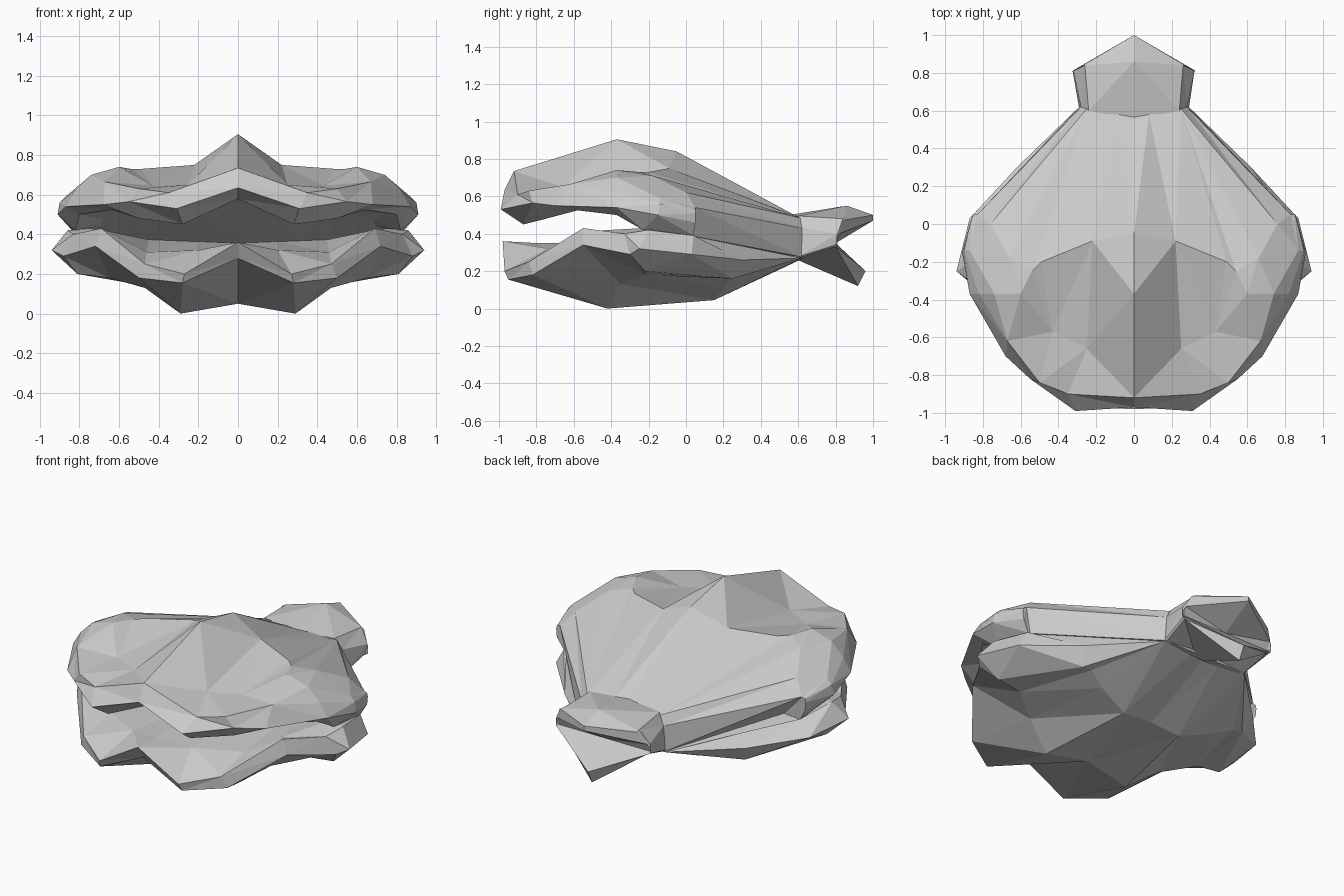
import bpy, bmesh


def loft(name, half):
    """Closed low-poly solid lofted through half-sections, mirrored across x = 0."""
    cols = [[(-x, y, z) for x, y, z in c] for c in half[:0:-1]] + half
    bm = bmesh.new()
    rows = [[bm.verts.new(p) for p in c] for c in cols]
    n = len(rows[0])
    for a, b in zip(rows, rows[1:]):
        for i in range(n):
            j = (i + 1) % n
            bm.faces.new((a[i], a[j], b[j], b[i]))
    bm.faces.new(rows[0])
    bm.faces.new(rows[-1])
    bmesh.ops.triangulate(bm, faces=bm.faces[:])
    bmesh.ops.remove_doubles(bm, verts=bm.verts[:], dist=0.001)
    bmesh.ops.recalc_face_normals(bm, faces=bm.faces[:])
    me = bpy.data.meshes.new(name)
    bm.to_mesh(me)
    bm.free()
    ob = bpy.data.objects.new(name, me)
    bpy.context.collection.objects.link(ob)
    return ob


def throat(x):
    """Line deep in the mouth where the two valves meet."""
    return (x, 0.04, 0.355 + 0.04 * x)


# upper valve ribs: hinge, crown, crown, brow, rim, inner lip
top_hinge = (.25, .61, .485)
upper = [
    [(0, .57, .5), (0, -.05, .84), (0, -.37, .905), (0, -.92, .735), (0, -.97, .635), (0, -.87, .58)],
    [(.08, .58, .5), (.22, -.09, .75), (.25, -.66, .65), (.35, -.9, .61), (.31, -.99, .53), (.28, -.87, .45)],
    [top_hinge, (.49, -.2, .73), (.43, -.57, .645), (.5, -.84, .63), (.55, -.82, .565), (.5, -.75, .48)],
    [top_hinge, (.54, -.25, .73), (.6, -.37, .74), (.67, -.62, .665), (.68, -.7, .55), (.64, -.58, .525)],
    [top_hinge, (.66, -.18, .71), (.74, -.37, .7), (.82, -.37, .62), (.87, -.37, .54), (.8, -.37, .5)],
    [top_hinge, (.76, .0, .62), (.87, -.14, .59), (.9, -.14, .56), (.91, -.15, .5), (.82, -.23, .42)],
    [(.28, .62, .43), (.83, .05, .54), (.85, .05, .53), (.855, .05, .51), (.85, .05, .46), (.81, .04, .39)],
]
for c in upper:
    x, y, z = c[5]
    ceiling = (x * .85, y * .65, .39 + .18 * min(1, max(0, -y / .8)))
    c += [ceiling, throat(x * 0.98), (min(.29, c[0][0] * 1.16), .62, .275)]
loft("upper_valve", upper)

# lower valve ribs: hinge, belly, belly, outer rim, top rim, inner lip
low_hinge = (.29, .62, .27)
lower = [
    [(0, .6, .26), (0, .15, .06), (0, -.4, .05), (0, -.93, .28), (0, -.98, .36), (0, -.8, .35)],
    [(.1, .61, .26), (.2, .15, .045), (.29, -.42, 0), (.28, -.95, .155), (.27, -.97, .2), (.2, -.74, .32)],
    [low_hinge, (.4, .2, .11), (.47, -.35, .13), (.5, -.82, .18), (.47, -.84, .25), (.46, -.6, .31)],
    [low_hinge, (.52, .25, .16), (.65, -.22, .18), (.72, -.55, .34), (.69, -.55, .43), (.65, -.5, .415)],
    [low_hinge, (.58, .25, .16), (.81, -.22, .2), (.88, -.3, .29), (.83, -.33, .4), (.75, -.23, .43)],
    [low_hinge, (.62, .3, .26), (.87, .03, .29), (.94, -.25, .32), (.86, -.2, .42), (.81, .04, .39)],
]
for c in lower:
    c.append(throat(c[5][0] * 0.98))
loft("lower_valve", lower)

# hinge with an upper and a lower beak, notched between them
loft("hinge_beak", [
    [(0, .55, .5), (0, .86, .55), (0, 1, .5), (0, 1, .47), (0, .8, .35), (0, .96, .2), (0, .92, .12), (0, .55, .28)],
    [(.24, .6, .495), (.26, .84, .48), (.28, .835, .47), (.31, .82, .4), (.3, .8, .35), (.32, .81, .34), (.3, .8, .33),
     (.28, .61, .27)],
    [(.28, .62, .43), (.32, .81, .4), (.325, .81, .38), (.325, .81, .36), (.31, .8, .35), (.325, .81, .345),
     (.31, .8, .34), (.29, .61, .28)],
])
